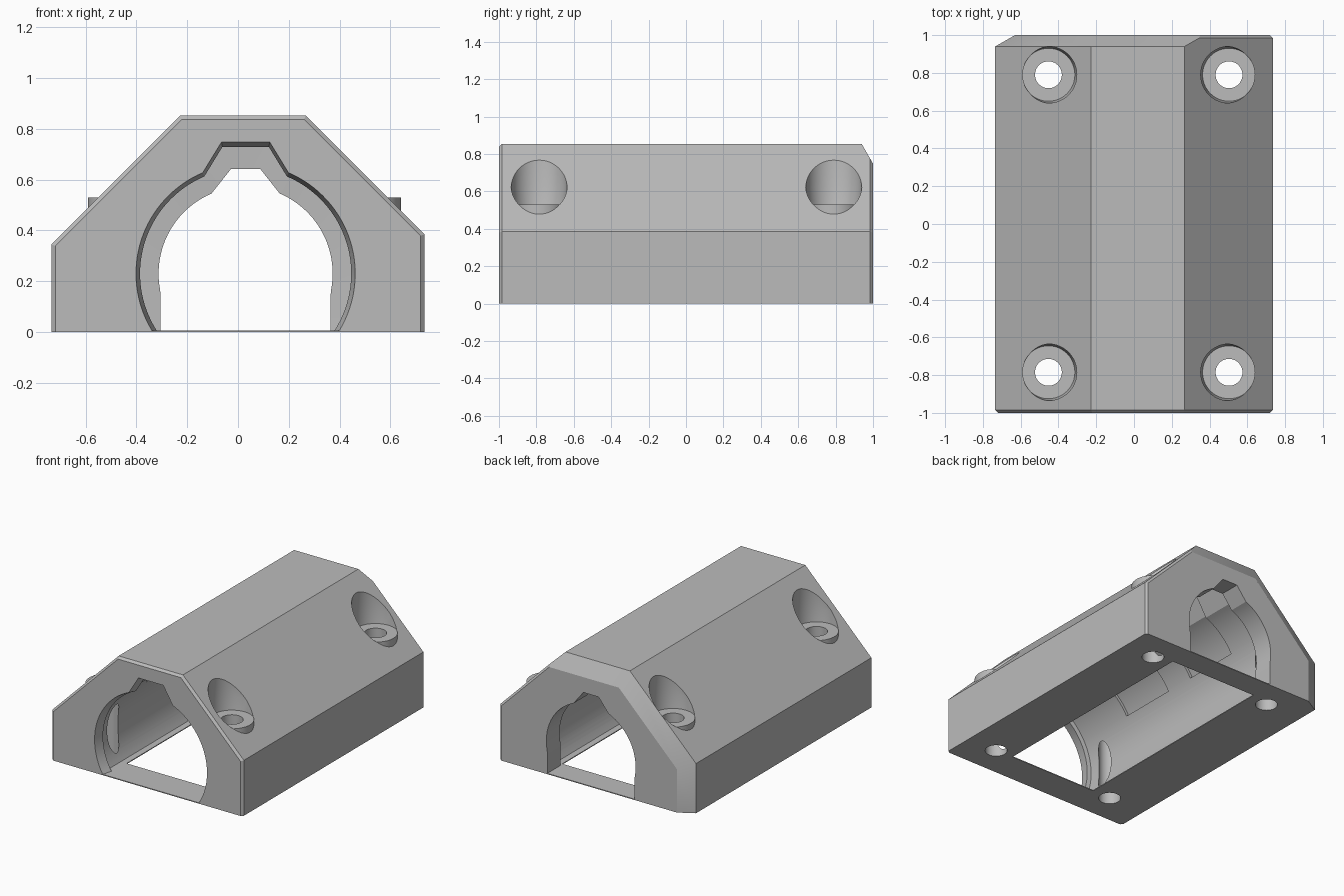
import bpy, bmesh, math
from mathutils import Vector

default = bpy.data.objects.get("Cube")
if default:
    bpy.data.objects.remove(default, do_unlink=True)

grey = bpy.data.materials.new("plain grey")
grey.use_nodes = True
grey.diffuse_color = (0.5, 0.5, 0.5, 1)
grey.node_tree.nodes["Principled BSDF"].inputs["Base Color"].default_value = grey.diffuse_color

CX, CZ = 0.03, 0.23          # bore axis
FLOOR = 0.006                # thin skin under both ends of the bore


def finish(name, bm):
    bmesh.ops.recalc_face_normals(bm, faces=bm.faces)
    mesh = bpy.data.meshes.new(name)
    bm.to_mesh(mesh)
    bm.free()
    mesh.materials.append(grey)
    obj = bpy.data.objects.new(name, mesh)
    bpy.context.collection.objects.link(obj)
    return obj


def loft(name, rings):
    bm = bmesh.new()
    loops = [[bm.verts.new(p) for p in ring] for ring in rings]
    n = len(loops[0])
    for a, b in zip(loops, loops[1:]):
        for i in range(n):
            bm.faces.new((a[i], a[(i + 1) % n], b[(i + 1) % n], b[i]))
    bm.faces.new(loops[0])
    bm.faces.new(loops[-1])
    return finish(name, bm)


def tube(name, x, y, sections):
    circle = [(math.cos(a * math.tau / 48), math.sin(a * math.tau / 48)) for a in range(48)]
    return loft(name, [[(x + r * c, y + r * s, z) for c, s in circle] for z, r in sections])


def arch(y, r, floor=FLOOR):
    """Round arch with a tapered key channel on top."""
    start, end = math.asin((floor - CZ) / r), math.atan2(0.4, 0.17)
    half = []
    for i in range(33):
        a = start + (end - start) * i / 32
        dx = r * math.cos(a)
        if a < 0 and r < 0.4:
            dx = max(dx, 0.335)
        half.append((dx, r * math.sin(a)))
    half.append((r * (0.22 if r > 0.4 else 0.17), r * 1.2))
    pts = half + [(-dx, dz) for dx, dz in reversed(half)]
    return [(CX + dx, y, CZ + dz) for dx, dz in pts]


def boolean(target, tool, operation):
    mod = target.modifiers.new(tool.name, "BOOLEAN")
    mod.operation, mod.solver, mod.object = operation, "EXACT", tool
    bpy.context.view_layer.objects.active = target
    bpy.ops.object.modifier_apply(modifier=mod.name)
    bpy.data.objects.remove(tool, do_unlink=True)


# Housing block: five-sided roof outline, bevelled at both ends
outline = [(0.735, 0), (0.735, 0.385), (0.267, 0.853), (-0.227, 0.853), (-0.735, 0.345), (-0.735, 0)]
body = loft("housing", [[(x, y, z) for x, z in outline] for y in (-1, 1)])
bm = bmesh.new()
bm.from_mesh(body.data)


def slice_off(point, normal):
    cut = bmesh.ops.bisect_plane(bm, geom=bm.verts[:] + bm.edges[:] + bm.faces[:], dist=1e-5,
                                 plane_co=point, plane_no=normal, clear_outer=True)
    edges = [e for e in cut["geom_cut"] if isinstance(e, bmesh.types.BMEdge)]
    bmesh.ops.edgeloop_fill(bm, edges=edges)


for i, (a, b) in enumerate(zip(outline, outline[1:])):
    n = Vector((b[1] - a[1], 0, a[0] - b[0])).normalized()
    slice_off((a[0], -0.985, a[1]), n + Vector((0, -1, 0)))
    if i < 2:
        slice_off((a[0], 0.985, a[1]), n + Vector((0, 1, 0)))
    else:
        slice_off((a[0], 0.94, a[1]), n * 0.06 + Vector((0, 0.105, 0)))
bmesh.ops.recalc_face_normals(bm, faces=bm.faces)
bm.to_mesh(body.data)
bm.free()

# Screw seats: raised boss and counterbore
places = [(x, y) for x in (-0.453, 0.503) for y in (-0.785, 0.79)]
for x, y in places:
    boolean(body, tube("counterbore", x, y, [(0.53, 0.14), (0.62, 0.15), (1, 0.15)]), "DIFFERENCE")
    boolean(body, tube("boss", x, y, [(0.36, 0.139), (0.53, 0.139)]), "UNION")

# Stepped bore with flared front mouth and narrow back lip
sections = [(-1.02, 0.435), (-1, 0.432), (-0.93, 0.416), (-0.925, 0.445),
            (0.85, 0.445), (0.855, 0.343), (1.05, 0.343)]
boolean(body, loft("bore", [arch(y, r) for y, r in sections]), "DIFFERENCE")

# Shallow pockets in the upper bore wall
for y0, y1 in ((-0.5, -0.08), (0.14, 0.55)):
    boolean(body, loft("pocket", [arch(y, 0.465, 0.45) for y in (y0, y1)]), "DIFFERENCE")

# Window in the underside
window = [(-0.31, -0.78), (0.37, -0.78), (0.37, 0.83), (-0.31, 0.83)]
boolean(body, loft("window", [[(x, y, z) for x, y in window] for z in (-0.1, 0.1)]), "DIFFERENCE")

# Screw holes
for x, y in places:
    boolean(body, tube("screw_hole", x, y, [(-0.1, 0.071), (0.7, 0.071)]), "DIFFERENCE")

bpy.ops.object.select_all(action="DESELECT")
body.select_set(True)
bpy.context.view_layer.objects.active = body
bpy.ops.object.shade_smooth_by_angle(angle=math.radians(25))
